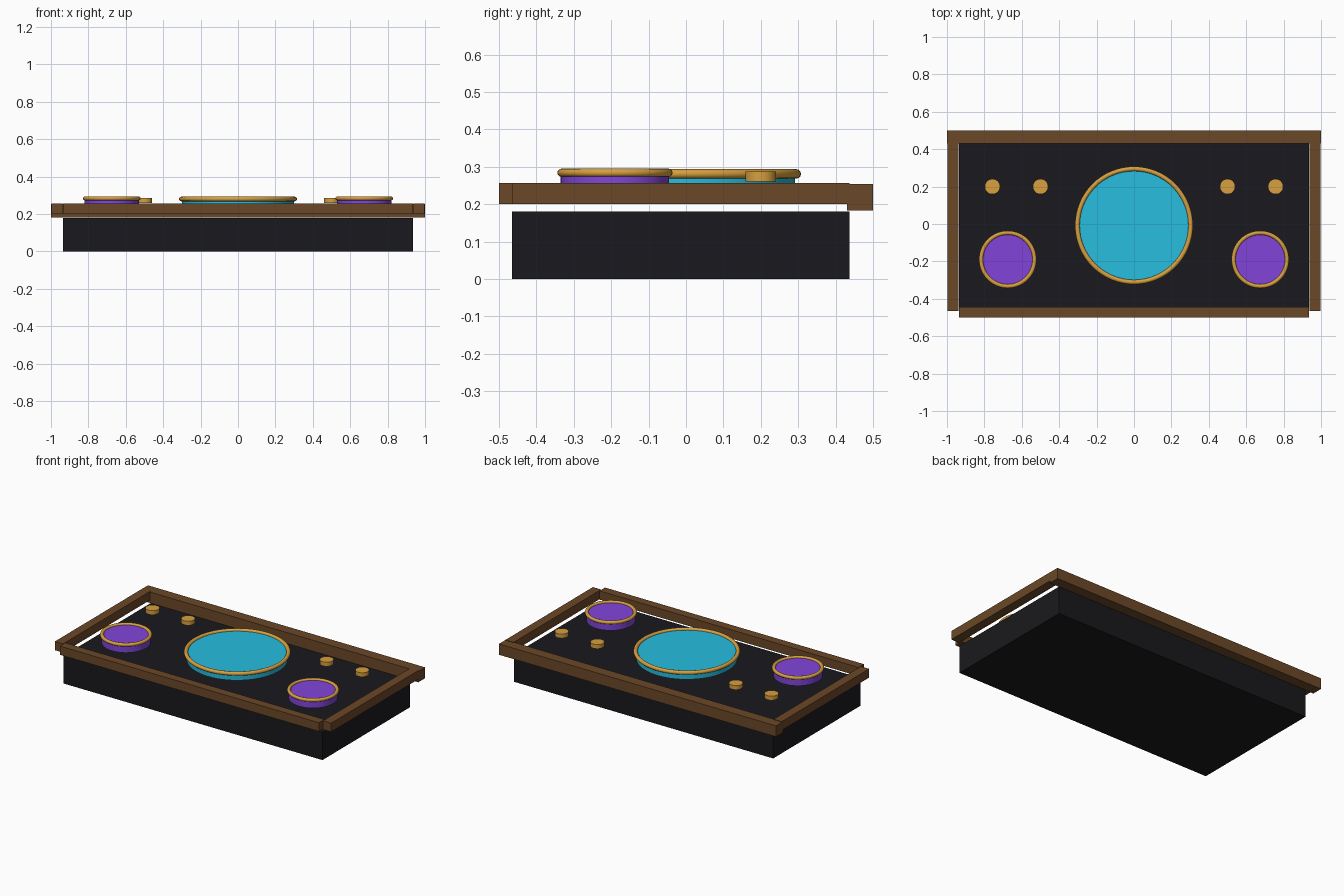
import bpy
import math

cube = bpy.data.objects.get("Cube")
if cube:
    bpy.data.objects.remove(cube, do_unlink=True)


def material(name, rgb, roughness=0.5):
    mat = bpy.data.materials.new(name)
    mat.use_nodes = True
    color = (*rgb, 1.0)
    mat.diffuse_color = color
    bsdf = mat.node_tree.nodes["Principled BSDF"]
    bsdf.inputs["Base Color"].default_value = color
    bsdf.inputs["Roughness"].default_value = roughness
    return mat


black = material("black_case", (0.010, 0.010, 0.013))
wood = material("brown_wood", (0.147, 0.065, 0.021))
gold = material("gold_trim", (0.68, 0.35, 0.05))
cyan = material("cyan_glass", (0.02, 0.51, 0.74))
purple = material("purple_glass", (0.22, 0.06, 0.70))


def finish(name, mat, smooth=False):
    obj = bpy.context.object
    obj.name = obj.data.name = name
    obj.data.materials.append(mat)
    if smooth:
        bpy.ops.object.shade_smooth_by_angle(angle=math.radians(40))
    return obj


def box(name, x, y, z, mat):
    """Box from (min, max) pairs on each axis."""
    spans = (x, y, z)
    bpy.ops.mesh.primitive_cube_add(size=1, location=[(a + b) / 2 for a, b in spans])
    obj = finish(name, mat)
    obj.scale = [b - a for a, b in spans]
    bpy.ops.object.transform_apply(location=False, rotation=False, scale=True)


def disc(name, x, y, radius, bottom, top, mat, sides=48):
    bpy.ops.mesh.primitive_cylinder_add(
        vertices=sides, radius=radius, depth=top - bottom,
        location=(x, y, (bottom + top) / 2))
    finish(name, mat, smooth=True)


def ring(name, x, y, z, radius, thickness):
    bpy.ops.mesh.primitive_torus_add(
        major_radius=radius, minor_radius=thickness, location=(x, y, z),
        major_segments=64, minor_segments=12)
    finish(name, gold, smooth=True)


# Case
box("case", (-0.935, 0.935), (-0.465, 0.437), (0, 0.18), black)

# Raised wooden frame
box("front_rail", (-0.935, 0.935), (-0.5, -0.444), (0.2, 0.257), wood)
box("back_rail", (-1, 1), (0.43, 0.5), (0.183, 0.254), wood)

# Central dial
disc("center_dial", 0, -0.008, 0.3, 0.235, 0.281, cyan, sides=64)
ring("center_dial_ring", 0, -0.008, 0.281, 0.303, 0.0125)

# Mirrored parts: side rails, small dials and knobs
for side, s in (("left", 1), ("right", -1)):
    box(side + "_rail", sorted((s * 0.938, s * 0.997)), (-0.464, 0.437), (0.2, 0.257), wood)
    disc(side + "_dial", s * 0.675, -0.19, 0.145, 0.232, 0.284, purple)
    ring(side + "_dial_ring", s * 0.675, -0.19, 0.284, 0.143, 0.011)
    for place, x in (("inner", 0.5), ("outer", 0.757)):
        disc(f"{side}_{place}_knob", s * x, 0.2, 0.041, 0.26, 0.287, gold, sides=32)
